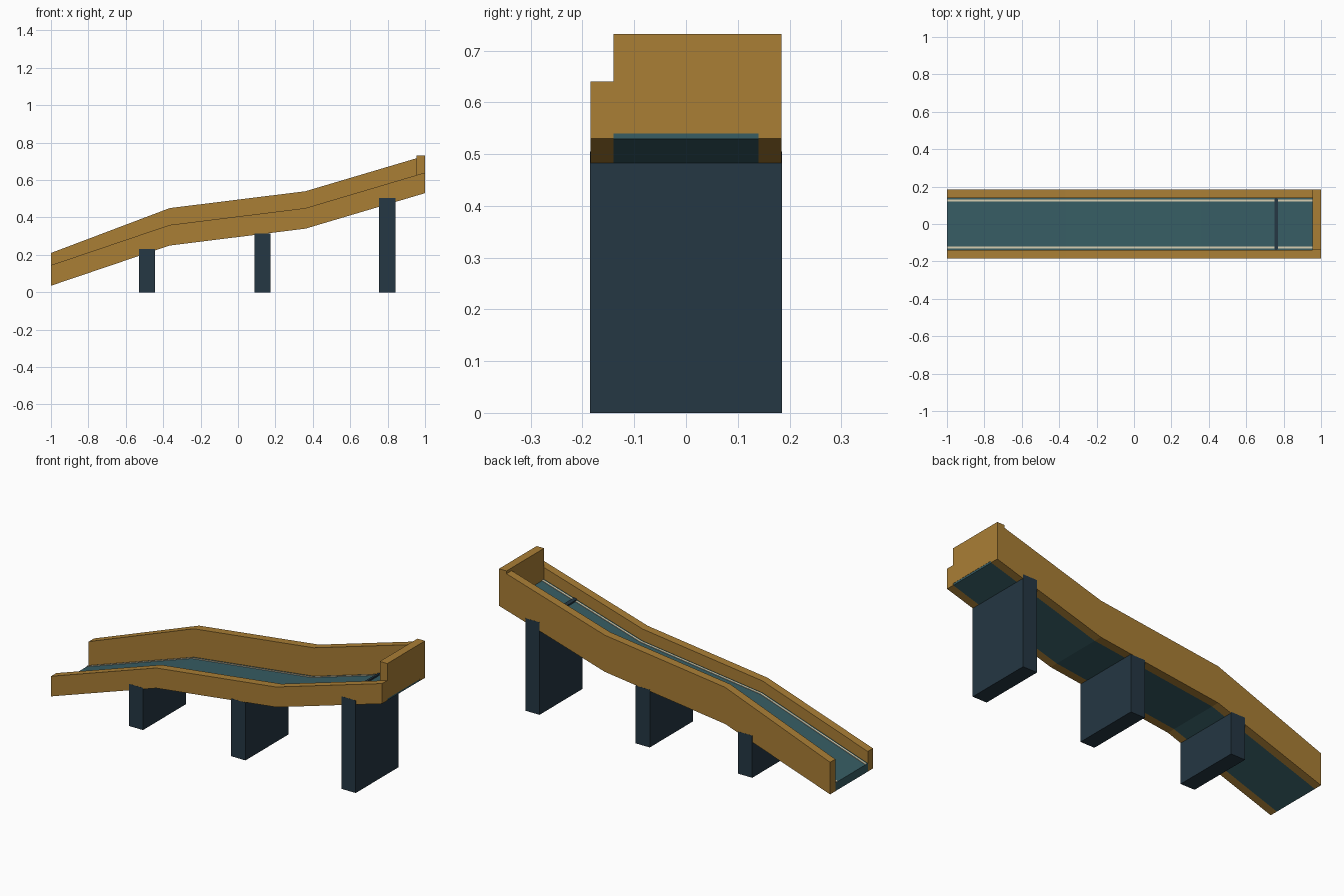
import bpy
import bmesh

cube = bpy.data.objects.get("Cube")
if cube:
    bpy.data.objects.remove(cube, do_unlink=True)


def material(name, rgb):
    mat = bpy.data.materials.new(name)
    mat.use_nodes = True
    color = (*rgb, 1)
    mat.diffuse_color = color
    mat.node_tree.nodes["Principled BSDF"].inputs["Base Color"].default_value = color
    return mat


OCHRE = material("ochre", (0.40, 0.21, 0.036))
TEAL = material("teal", (0.038, 0.109, 0.127))
NAVY = material("dark navy", (0.018, 0.038, 0.056))
CREAM = material("cream", (0.68, 0.62, 0.44))

# Underside of the sloping track, as (x, z)
PATH = [(-1, 0.035), (-0.365, 0.25), (0.36, 0.34), (1, 0.53)]
DECK = 0.045
HALF = 0.185
INNER = 0.14


def path_z(x):
    for (x0, z0), (x1, z1) in zip(PATH, PATH[1:]):
        if x <= x1:
            return z0 + (z1 - z0) * (x - x0) / (x1 - x0)
    return PATH[-1][1]


def extrude_profile(name, outline, y0, y1, mat):
    """Solid made from an x-z outline, stretched from y0 to y1."""
    bm = bmesh.new()
    face = bm.faces.new([bm.verts.new((x, y0, z)) for x, z in outline])
    result = bmesh.ops.extrude_face_region(bm, geom=[face])
    verts = [v for v in result["geom"] if isinstance(v, bmesh.types.BMVert)]
    bmesh.ops.translate(bm, verts=verts, vec=(0, y1 - y0, 0))
    bmesh.ops.recalc_face_normals(bm, faces=bm.faces)
    mesh = bpy.data.meshes.new(name)
    bm.to_mesh(mesh)
    bm.free()
    mesh.materials.append(mat)
    obj = bpy.data.objects.new(name, mesh)
    bpy.context.collection.objects.link(obj)
    return obj


def ribbon(name, low, highs, y0, y1, mat, end=1):
    """Band following the track between two heights above its underside."""
    xs = [x for x, z in PATH[:-1]] + [end]
    bottom = [(x, path_z(x) + low) for x in xs]
    top = [(x, path_z(x) + h) for x, h in zip(xs, highs)]
    return extrude_profile(name, bottom + top[::-1], y0, y1, mat)


def block(name, x0, x1, y0, y1, z0, z1, mat):
    return extrude_profile(name, [(x0, z0), (x1, z0), (x1, z1), (x0, z1)], y0, y1, mat)


# Track bed and side walls: the back wall is taller
ribbon("track_bed", 0, [DECK] * 4, -INNER, INNER, TEAL, 0.999)
ribbon("front_wall", 0, [0.11] * 4, -HALF, -INNER, OCHRE)
ribbon("back_wall", 0, [0.175, 0.2, 0.2, 0.2], INNER, HALF, OCHRE)

# Stop wall across the high end
block("end_wall", 0.955, 1, -INNER, HALF, 0.54, 0.732, OCHRE)

# Edge lines painted on the bed
for side, y in (("front", -0.125), ("back", 0.125)):
    ribbon(side + "_edge_line", DECK - 0.001, [DECK + 0.003] * 4,
           y - 0.005, y + 0.005, CREAM, 0.998)

# Low start bar across the bed
bar = [(0.752, 0), (0.77, 0), (0.77, 0.008), (0.752, 0.008)]
extrude_profile("start_bar", [(x, path_z(x) + DECK + h) for x, h in bar],
                -0.135, 0.135, NAVY)

# Support piers, a hair proud of the walls
for name, x, top in (("low", -0.487, 0.23), ("middle", 0.132, 0.315), ("high", 0.798, 0.505)):
    block(name + "_pier", x - 0.043, x + 0.043, -HALF - 0.0006, HALF + 0.0006, 0, top, NAVY)
